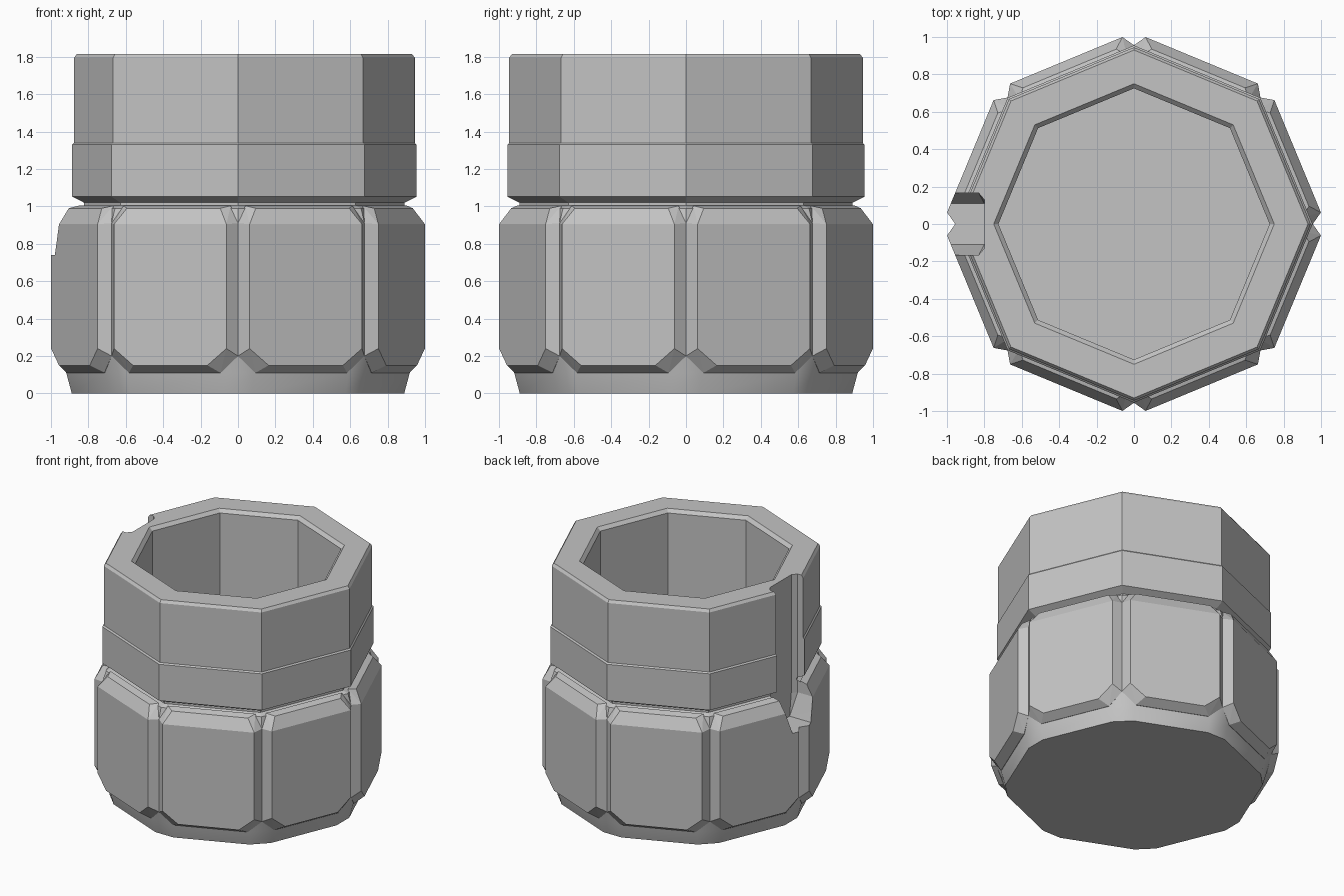
import bpy, bmesh, math
from mathutils import Matrix, Vector

if "Cube" in bpy.data.objects:
    bpy.data.objects.remove(bpy.data.objects["Cube"])

C8 = math.cos(math.pi / 8)
T8 = math.tan(math.pi / 8)

grey = bpy.data.materials.new("plain_grey")
grey.diffuse_color = (0.55, 0.55, 0.55, 1)
grey.use_nodes = True
grey.node_tree.nodes["Principled BSDF"].inputs["Base Color"].default_value = grey.diffuse_color


def finish(bm, name):
    bmesh.ops.recalc_face_normals(bm, faces=bm.faces)
    mesh = bpy.data.meshes.new(name)
    bm.to_mesh(mesh)
    bm.free()
    mesh.materials.append(grey)
    obj = bpy.data.objects.new(name, mesh)
    bpy.context.collection.objects.link(obj)
    return obj


def hull(points, name, angle=0.0):
    bm = bmesh.new()
    for p in points:
        bm.verts.new(Matrix.Rotation(angle, 3, 'Z') @ Vector(p))
    res = bmesh.ops.convex_hull(bm, input=bm.verts)
    junk = {v for v in res["geom_interior"] if isinstance(v, bmesh.types.BMVert)}
    bmesh.ops.delete(bm, geom=list(junk), context='VERTS')
    bmesh.ops.dissolve_limit(bm, angle_limit=0.01, verts=bm.verts, edges=bm.edges)
    return finish(bm, name)


# Octagonal cup: rings of (side distance, half side length, height)
def sharp(radius, z):
    return (radius * C8, radius * C8 * T8, z)


rings = [(0.85, 0.27, 0.0), (0.88, 0.275, 0.11)]
rings += [sharp(r, z) for r, z in [
    (0.956, 0.2), (0.956, 0.91), (0.93, 0.99), (0.89, 1.005), (0.89, 1.02),
    (0.955, 1.052), (0.955, 1.33), (0.945, 1.34), (0.945, 1.795),
    (0.93, 1.815), (0.75, 1.815), (0.725, 1.79), (0.725, 0.25)]]

bm = bmesh.new()
loops = []
for dist, half, z in rings:
    loop = []
    for k in range(8):
        rot = Matrix.Rotation(math.pi / 8 + k * math.pi / 4, 3, 'Z')
        for s in (-half, half):
            loop.append(bm.verts.new(rot @ Vector((dist, s, z))))
    loops.append(loop)
for a, b in zip(loops, loops[1:]):
    for i in range(16):
        j = (i + 1) % 16
        bm.faces.new((a[i], a[j], b[j], b[i]))
bm.faces.new(loops[0])
bm.faces.new(loops[-1])
bmesh.ops.remove_doubles(bm, verts=bm.verts, dist=0.0005)
# Softly shaded foot
for f in bm.faces:
    f.smooth = 0.01 < f.calc_center_median().z < 0.2
cup = finish(bm, "cup_body")

# Eight raised grip panels
outline = [
    (0.947, 0.325, 0.24), (0.947, 0.215, 0.15), (0.947, 0.325, 0.905),   # outer face
    (0.883, 0.366, 0.20), (0.883, 0.265, 0.11), (0.883, 0.366, 0.91),    # foot of the side walls
    (0.90, 0.27, 0.99), (0.85, 0.31, 1.004),                             # top bevel
    (0.85, 0.30, 0.20), (0.85, 0.25, 0.115)]                             # hidden back
panel_points = [(d, s * side, z) for d, s, z in outline for side in (-1, 1)]
panels = [hull(panel_points, "grip_panel_%d" % (k + 1), math.pi / 8 + k * math.pi / 4)
          for k in range(8)]

# Vertical channel down one corner, tapering at its lower end
channel = []
for side in (-1, 1):
    for z in (0.91, 2.0):
        channel += [(-1.2, 0.168 * side, z), (-0.83, 0.165 * side, z), (-0.8, 0.13 * side, z)]
    channel += [(-1.2, 0.11 * side, 0.74), (-0.8, 0.11 * side, 0.74)]
cutter = hull(channel, "channel_cutter")
cutter.hide_render = True

for obj in [cup, panels[3], panels[4]]:
    mod = obj.modifiers.new("channel", 'BOOLEAN')
    mod.operation = 'DIFFERENCE'
    mod.solver = 'EXACT'
    mod.object = cutter
    bpy.context.view_layer.objects.active = obj
    bpy.ops.object.modifier_apply(modifier=mod.name)
bpy.data.objects.remove(cutter)
